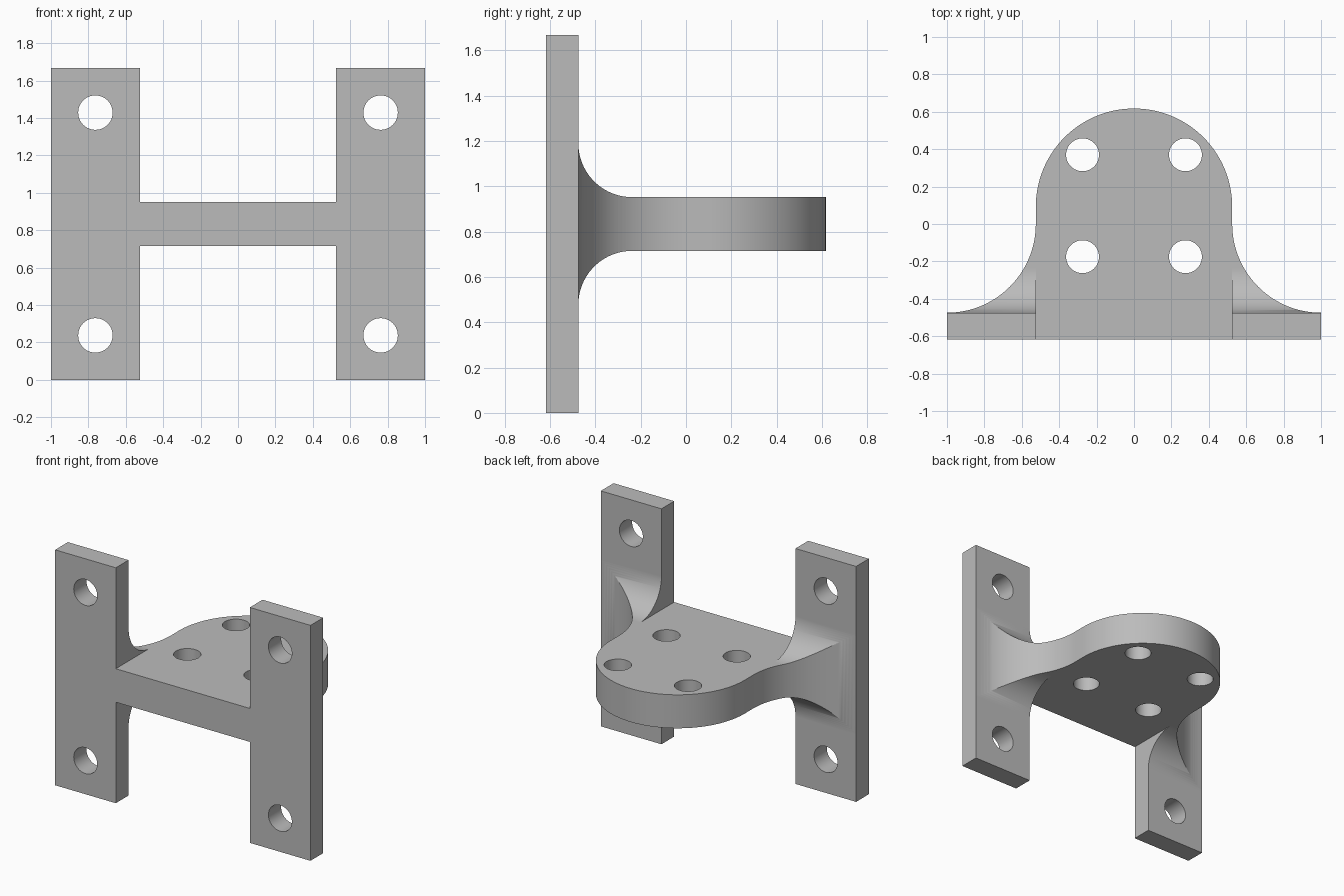
import bpy
import bmesh
from math import sin, cos, radians
from mathutils import Vector

cube = bpy.data.objects.get("Cube")
if cube:
    bpy.data.objects.remove(cube, do_unlink=True)

# Main dimensions
HEIGHT = 1.667
FRONT, PLATE_BACK, REAR = -0.6175, -0.475, 0.6175
INNER = 0.525                      # inner edge of the uprights, half width of the shelf
LOW, HIGH = 0.715, 0.952           # underside and top of the shelf
FILLET = 0.2375                    # fillet between shelf and uprights
FLARE = 0.475                      # sideways flare of the shelf

steel = bpy.data.materials.new("plain grey")
steel.use_nodes = True
grey = (0.5, 0.5, 0.5, 1)
steel.diffuse_color = grey
steel.node_tree.nodes["Principled BSDF"].inputs["Base Color"].default_value = grey


def arc(cx, cy, r, start, end, steps):
    angles = [radians(start + (end - start) * i / steps) for i in range(steps + 1)]
    return [(cx + r * cos(a), cy + r * sin(a)) for a in angles]


def prism(name, outline, place, depth):
    """Extrude a 2D outline; place() turns each outline point into 3D."""
    bm = bmesh.new()
    face = bm.faces.new([bm.verts.new(place(u, v)) for u, v in outline])
    new = bmesh.ops.extrude_face_region(bm, geom=[face])["geom"]
    moved = [g for g in new if isinstance(g, bmesh.types.BMVert)]
    bmesh.ops.translate(bm, verts=moved, vec=Vector(depth))
    bmesh.ops.recalc_face_normals(bm, faces=bm.faces)
    mesh = bpy.data.meshes.new(name)
    bm.to_mesh(mesh)
    bm.free()
    obj = bpy.data.objects.new(name, mesh)
    bpy.context.collection.objects.link(obj)
    mesh.materials.append(steel)
    return obj


def combine(target, tool, operation):
    """Apply a boolean and discard the tool."""
    tool.hide_render = True
    mod = target.modifiers.new("cut", 'BOOLEAN')
    mod.operation, mod.solver, mod.object = operation, 'EXACT', tool
    bpy.context.view_layer.objects.active = target
    bpy.ops.object.modifier_apply(modifier=mod.name)
    bpy.data.objects.remove(tool, do_unlink=True)


# Side profile: upright plate with the filleted shelf behind it
cy = PLATE_BACK + FILLET
profile = [(FRONT, 0), (PLATE_BACK, 0)]
profile += arc(cy, LOW - FILLET, FILLET, 180, 90, 24)
profile += [(1, LOW), (1, HIGH)]
profile += arc(cy, HIGH + FILLET, FILLET, 270, 180, 24)
profile += [(PLATE_BACK, HEIGHT), (FRONT, HEIGHT)]
bracket = prism("mounting_bracket", profile, lambda y, z: (-1, y, z), (2, 0, 0))

# Plan outline: flared sides running into a round rear end
flare = arc(1, 0.0005, FLARE, 270, 180, 32)
right = [(1.2, -0.8), (1.2, flare[0][1])] + flare
plan = right + arc(0, REAR - INNER, INNER, 0, 180, 64) + [(-x, y) for x, y in reversed(right)]
plan_tool = prism("plan_tool", plan, lambda x, y: (x, y, -0.5), (0, 0, 3))
combine(bracket, plan_tool, 'INTERSECT')

# Openings between the uprights, above and below the shelf
opening = [(-INNER, -1), (INNER, -1), (INNER, cy), (-INNER, cy)]
for bottom, top in ((-1, LOW), (HIGH, 3)):
    tool = prism("opening_tool", opening, lambda x, y: (x, y, bottom), (0, 0, top - bottom))
    combine(bracket, tool, 'DIFFERENCE')

# Bolt holes through the uprights and through the shelf
for side in (-1, 1):
    for z in (0.238, 1.429):
        ring = arc(side * 0.7625, z, 0.092, 0, 352.5, 47)
        tool = prism("upright_hole_tool", ring, lambda x, h: (x, -1, h), (0, 0.8, 0))
        combine(bracket, tool, 'DIFFERENCE')
    for y in (-0.175, 0.37):
        ring = arc(side * 0.275, y, 0.088, 0, 352.5, 47)
        tool = prism("shelf_hole_tool", ring, lambda x, d: (x, d, 0.5), (0, 0, 0.7))
        combine(bracket, tool, 'DIFFERENCE')

# Smooth curved walls, keep the machined edges crisp
bpy.ops.object.select_all(action='DESELECT')
bracket.select_set(True)
bpy.context.view_layer.objects.active = bracket
bpy.ops.object.shade_smooth_by_angle(angle=radians(25))
weighted = bracket.modifiers.new("even_shading", 'WEIGHTED_NORMAL')
weighted.keep_sharp = True
